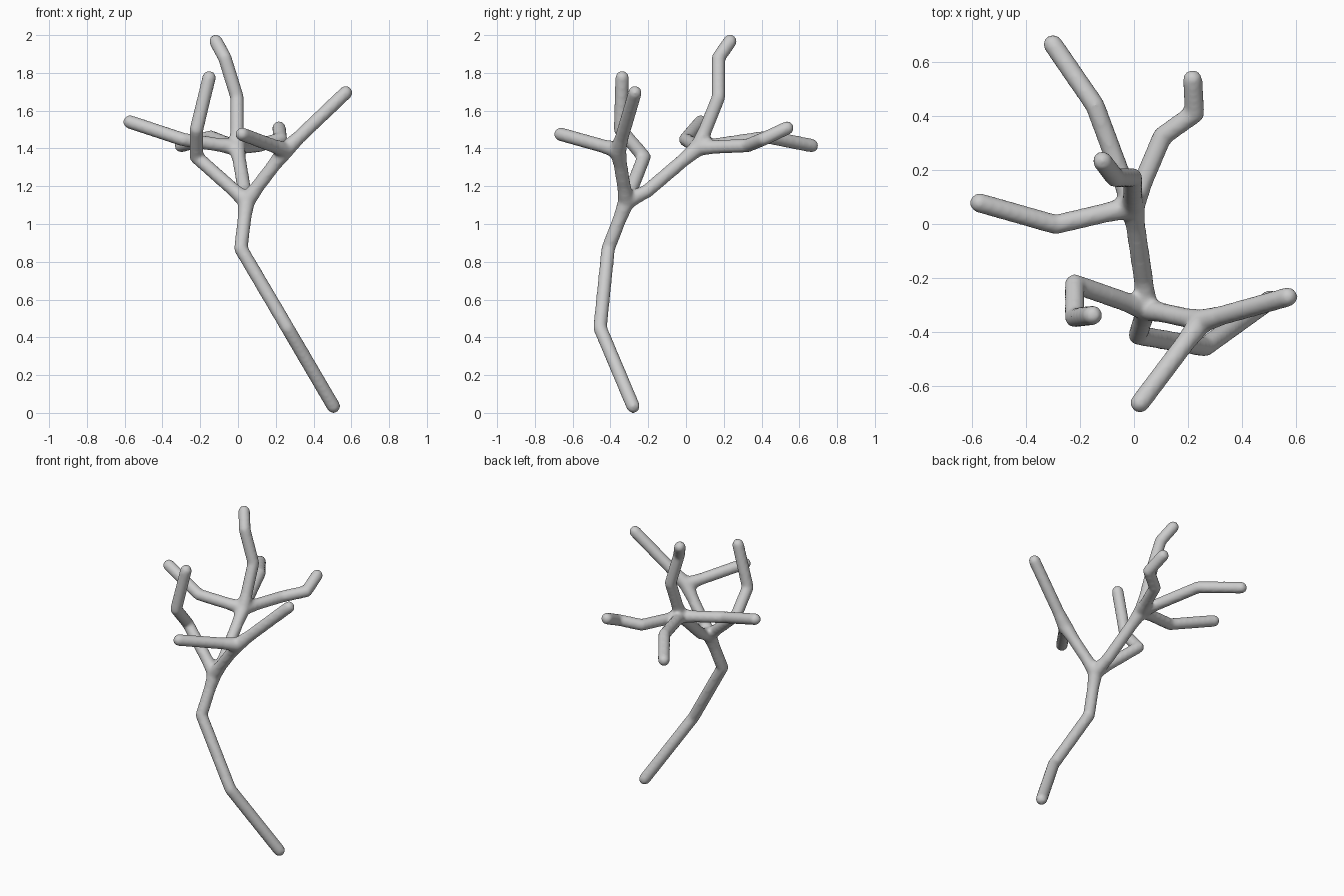
import bpy, bmesh
from mathutils import Vector, Matrix

if "Cube" in bpy.data.objects:
    bpy.data.objects.remove(bpy.data.objects["Cube"])

R = 0.0365      # limb radius before smoothing
R_FORK = 0.045  # thicker collar where limbs fork
COLLAR = 0.10   # length of the collar taper

# forks
LOW = (0.045, -0.315, 1.12)
RIGHT = (0.25, -0.36, 1.39)
BACK = (-0.005, 0.065, 1.405)
FORKS = (LOW, RIGHT, BACK)

# centre line of every limb
limbs = [
    # crooked trunk
    [(0.505, -0.28, 0.035), (0.262, -0.455, 0.45), (0.015, -0.412, 0.87), LOW],
    # left limb, bending up
    [LOW, (-0.22, -0.222, 1.355), (-0.22, -0.347, 1.50), (-0.153, -0.338, 1.775)],
    # right limb with two twigs
    [LOW, RIGHT],
    [RIGHT, (0.57, -0.27, 1.695)],
    [RIGHT, (0.022, -0.663, 1.475)],
    # back limb with four twigs
    [LOW, (0.035, -0.205, 1.175), BACK],
    [BACK, (-0.005, 0.172, 1.67), (-0.07, 0.172, 1.88), (-0.117, 0.233, 1.967)],
    [BACK, (-0.29, -0.002, 1.447), (-0.572, 0.078, 1.54)],
    [BACK, (-0.145, 0.44, 1.46), (-0.30, 0.665, 1.415)],
    [BACK, (0.105, 0.325, 1.415), (0.225, 0.41, 1.45), (0.217, 0.535, 1.508)],
]

bm = bmesh.new()


def ball(p, r):
    bmesh.ops.create_uvsphere(bm, u_segments=20, v_segments=12, radius=r,
                              matrix=Matrix.Translation(p))


def rod(a, b, r1, r2):
    a, b = Vector(a), Vector(b)
    d = b - a
    m = Matrix.Translation((a + b) / 2) @ d.to_track_quat('Z', 'Y').to_matrix().to_4x4()
    bmesh.ops.create_cone(bm, cap_ends=True, segments=20, radius1=r1, radius2=r2,
                          depth=d.length, matrix=m)


for path in limbs:
    for p in path:
        ball(p, R_FORK if p in FORKS else R)
    for a, b in zip(path, path[1:]):
        rod(a, b, R, R)
        # flared collars at forks
        for f, o in ((a, b), (b, a)):
            if f in FORKS:
                d = (Vector(o) - Vector(f)).normalized()
                rod(f, Vector(f) + d * COLLAR, R_FORK, R)

mesh = bpy.data.meshes.new("branching_limbs")
bm.to_mesh(mesh)
bm.free()
tree = bpy.data.objects.new("branching_limbs", mesh)
bpy.context.collection.objects.link(tree)

# fuse the limbs into one skin and soften the forks
fuse = tree.modifiers.new("fuse", 'REMESH')
fuse.mode = 'VOXEL'
fuse.voxel_size = 0.011
fuse.use_smooth_shade = True
soft = tree.modifiers.new("soften", 'SMOOTH')
soft.factor = 0.5
soft.iterations = 6
